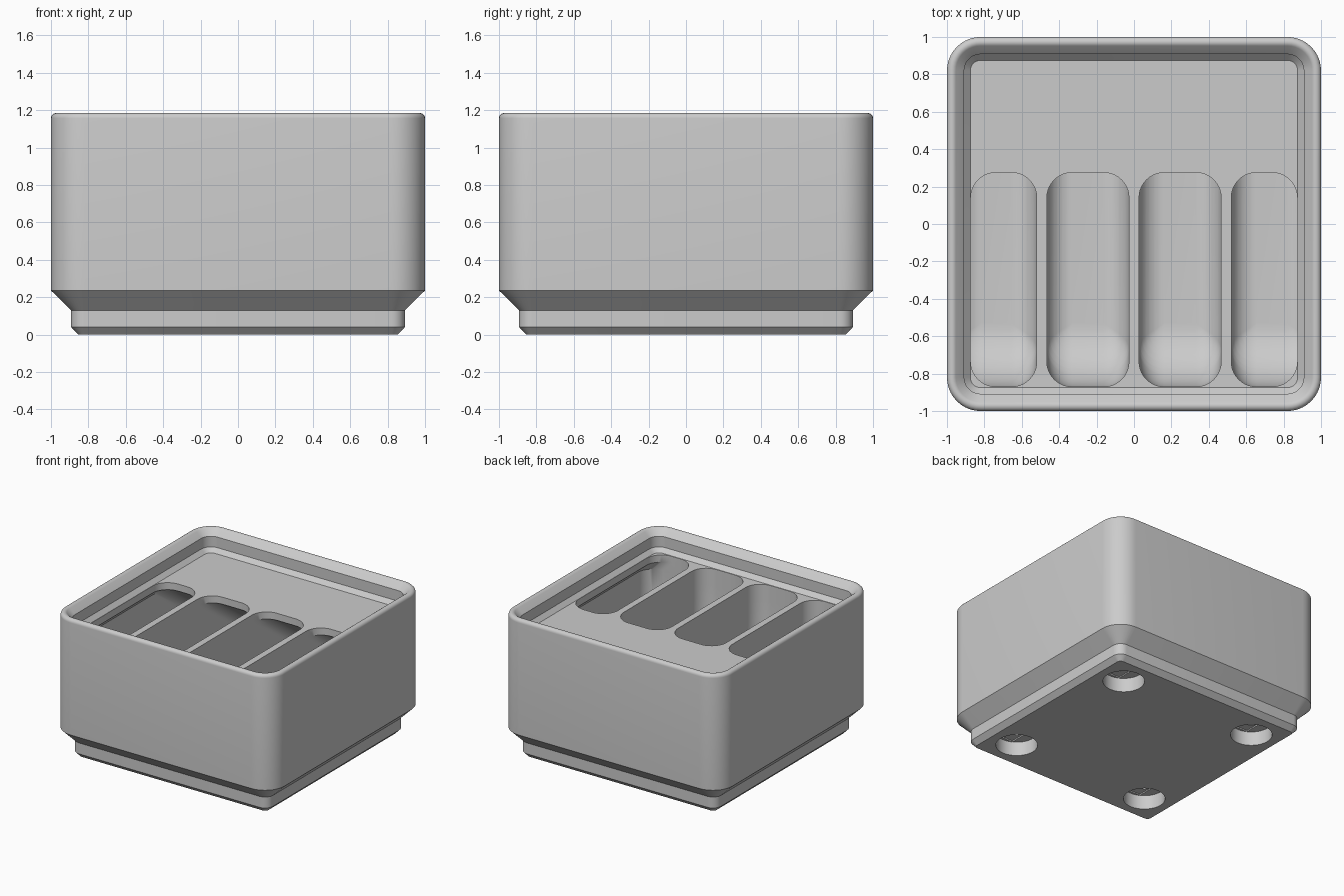
import bpy, bmesh
from math import sin, cos, pi, sqrt, tan, radians

cube = bpy.data.objects.get("Cube")
if cube:
    bpy.data.objects.remove(cube, do_unlink=True)

STEPS = 10                    # segments per rounded corner
SHELF, LIP, WALL = 1.012, 0.875, 0.954
FLOOR, FILLET, SCOOP = 0.337, 0.135, 0.337
OVERHANG = 0.954              # underside of the shelf's straight edge
FRONT, TAB = -0.87, 0.275

mat = bpy.data.materials.new("light grey")
mat.use_nodes = True
grey = (0.6, 0.6, 0.6, 1)
mat.diffuse_color = grey
mat.node_tree.nodes["Principled BSDF"].inputs["Base Color"].default_value = grey


def ring(bm, x0, x1, y0, y1, r, z):
    """Rounded rectangle of vertices, counter-clockwise."""
    r = max(r, 0.004)
    corners = [(x1 - r, y1 - r), (x0 + r, y1 - r), (x0 + r, y0 + r), (x1 - r, y0 + r)]
    verts = []
    for q, (cx, cy) in enumerate(corners):
        for i in range(STEPS + 1):
            a = (q + i / STEPS) * pi / 2
            verts.append(bm.verts.new((cx + r * cos(a), cy + r * sin(a), z)))
    return verts


def loft(bm, rings):
    """Closed solid through a stack of rings."""
    for a, b in zip(rings, rings[1:]):
        n = len(a)
        for i in range(n):
            j = (i + 1) % n
            bm.faces.new((a[i], a[j], b[j], b[i]))
    bm.faces.new(rings[0][::-1])
    bm.faces.new(rings[-1])


def finish(bm, name):
    bmesh.ops.recalc_face_normals(bm, faces=bm.faces)
    mesh = bpy.data.meshes.new(name)
    bm.to_mesh(mesh)
    bm.free()
    obj = bpy.data.objects.new(name, mesh)
    obj.data.materials.append(mat)
    bpy.context.collection.objects.link(obj)
    return obj


def inset(z, r):
    """How far a floor fillet of radius r reaches in at height z."""
    d = r - (z - FLOOR)
    return r - sqrt(max(r * r - d * d, 0)) if d > 0 else 0


# Outer shell: stepped foot, straight walls, rounded rim, stacking lip, shelf
profile = [(0.853, 0), (0.892, 0.04), (0.892, 0.13), (1, 0.236)]
rim = 0.028
for i in range(9):
    a = radians(135) * i / 8
    profile.append((1 - rim + rim * cos(a), 1.157 + rim * sin(a)))
profile += [(0.908, 1.133), (0.908, 1.046), (LIP, SHELF)]
bm = bmesh.new()
loft(bm, [ring(bm, -h, h, -h, h, h - 0.82, z) for h, z in profile])
bin_body = finish(bm, "bin_body")

# Pockets: scooped front, filleted floor, sloped tab underside at the back
levels = {1.1, OVERHANG, OVERHANG - (WALL - LIP), 0.46}
for i in range(13):
    s = 1 - sin(pi / 2 * i / 12)
    levels |= {round(FLOOR + SCOOP * s, 4), round(FLOOR + FILLET * s, 4)}
levels = sorted(levels)


def pocket(bm, inner, outer, side, at_wall):
    rings = []
    for z in levels:
        drop = max(OVERHANG - z, 0)
        f = inset(z, FILLET)
        far = min(outer + drop, WALL) if at_wall else outer
        xs = sorted((side * (inner + f), side * (far - f)))
        back = min(TAB + drop / tan(radians(36)), WALL) - f
        rings.append(ring(bm, *xs, FRONT + inset(z, SCOOP), back, FILLET - f, z))
    loft(bm, rings)


bm = bmesh.new()
for side in (-1, 1):
    pocket(bm, 0.027, 0.466, side, False)
    pocket(bm, 0.52, LIP - 0.002, side, True)
cutters = [finish(bm, "pocket_cutter")]


# Foot holes: magnet recess, shallow bridge slot and screw hole
def holes(name, top, radius=None):
    bm = bmesh.new()
    for x in (-0.627, 0.627):
        for y in (-0.627, 0.627):
            if radius:
                new = bmesh.ops.create_cone(bm, cap_ends=True, segments=48, radius1=radius,
                                            radius2=radius, depth=top + 0.05)["verts"]
            else:
                new = bmesh.ops.create_cube(bm, size=1)["verts"]
                bmesh.ops.scale(bm, vec=(0.145, 0.276, top + 0.05), verts=new)
            bmesh.ops.translate(bm, vec=(x, y, (top - 0.05) / 2), verts=new)
    return finish(bm, name)


cutters += [holes("magnet_cutter", 0.116, 0.157),
            holes("slot_cutter", 0.126),
            holes("screw_cutter", 0.289, 0.07)]

# Cut the body, then drop the cutters
bpy.ops.object.select_all(action="DESELECT")
bpy.context.view_layer.objects.active = bin_body
bin_body.select_set(True)
for cutter in cutters:
    cutter.hide_render = True
    mod = bin_body.modifiers.new(cutter.name, "BOOLEAN")
    mod.operation = "DIFFERENCE"
    mod.solver = "EXACT"
    mod.object = cutter
    bpy.ops.object.modifier_apply(modifier=mod.name)
    bpy.data.objects.remove(cutter, do_unlink=True)
bpy.ops.object.shade_smooth_by_angle(angle=radians(30))
